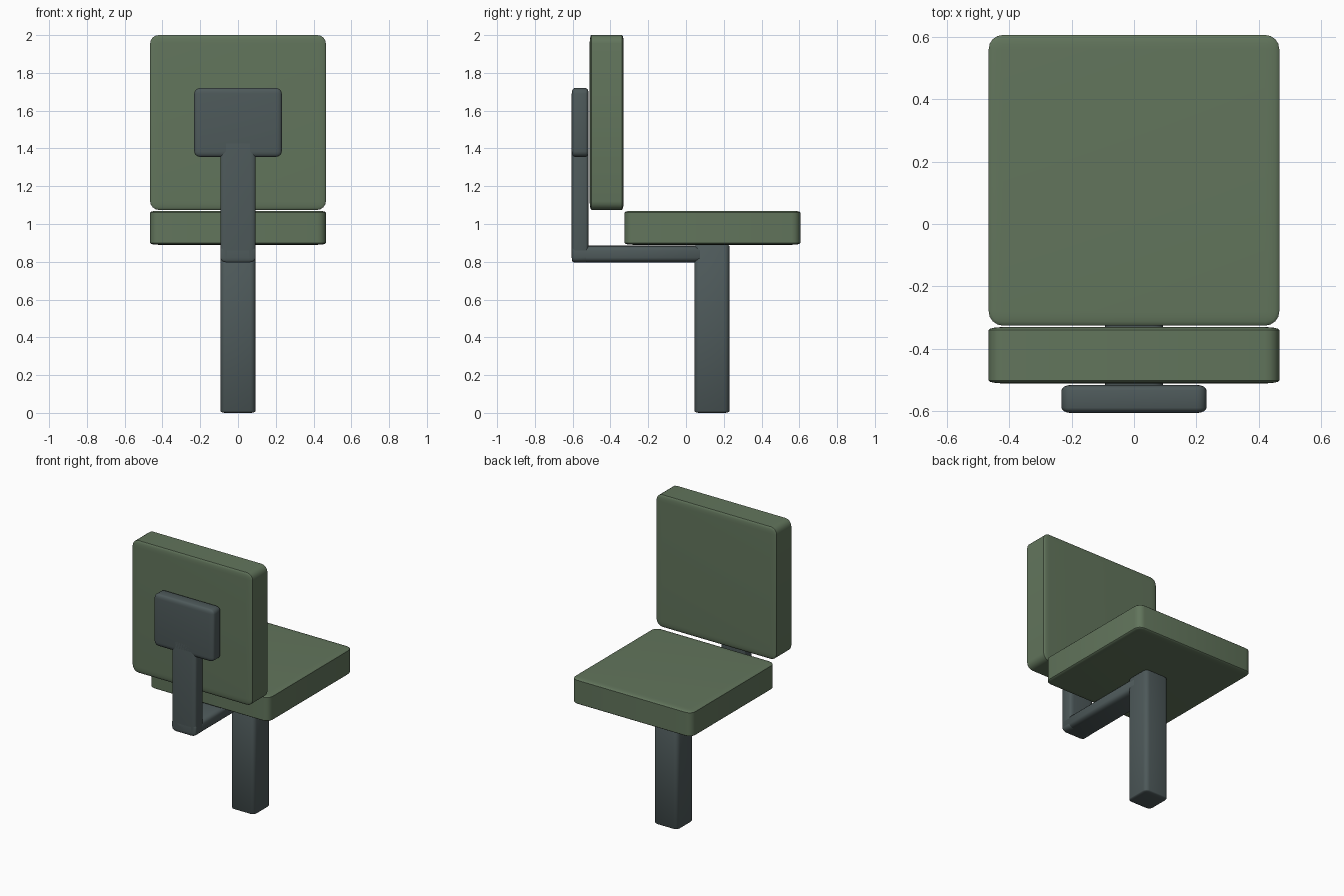
import bpy, bmesh, math
from mathutils import Vector

if "Cube" in bpy.data.objects:
    bpy.data.objects.remove(bpy.data.objects["Cube"])


def material(name, color):
    m = bpy.data.materials.new(name)
    m.diffuse_color = (*color, 1)
    m.use_nodes = True
    m.node_tree.nodes["Principled BSDF"].inputs["Base Color"].default_value = m.diffuse_color
    return m


GREEN = material("olive green padding", (0.122, 0.178, 0.107))
GREY = material("slate grey frame", (0.076, 0.101, 0.103))


def rounded_box(name, lo, hi, radii, mat):
    """Box between two corners, with a separate rounding radius per axis."""
    lo, hi, r = Vector(lo), Vector(hi), Vector(radii)
    size, mid = hi - lo, (hi + lo) / 2
    bm = bmesh.new()
    bmesh.ops.create_cube(bm, size=1)
    # bevel by one unit in stretched space, then scale back to the radii
    bmesh.ops.scale(bm, vec=[s / k for s, k in zip(size, r)], verts=bm.verts)
    bmesh.ops.bevel(bm, geom=bm.edges[:], offset=1, segments=4,
                    profile=0.5, affect='EDGES')
    bmesh.ops.scale(bm, vec=r, verts=bm.verts)
    mesh = bpy.data.meshes.new(name)
    bm.to_mesh(mesh)
    bm.free()
    mesh.materials.append(mat)
    ob = bpy.data.objects.new(name, mesh)
    ob.location = mid
    bpy.context.collection.objects.link(ob)
    bpy.ops.object.select_all(action='DESELECT')
    ob.select_set(True)
    bpy.context.view_layer.objects.active = ob
    bpy.ops.object.shade_smooth_by_angle(angle=math.radians(40))
    return ob


# cushions
rounded_box("seat", (-0.465, -0.325, 0.89), (0.465, 0.605, 1.07),
            (0.045, 0.045, 0.009), GREEN)
rounded_box("backrest", (-0.465, -0.51, 1.075), (0.465, -0.33, 2.0),
            (0.045, 0.009, 0.045), GREEN)

# frame
rounded_box("post", (-0.093, 0.045, 0), (0.093, 0.23, 0.892),
            (0.03, 0.03, 0.009), GREY)
rounded_box("under_seat_bar", (-0.093, -0.605, 0.797), (0.093, 0.12, 0.885),
            (0.035, 0.01, 0.025), GREY)
rounded_box("upright_bar", (-0.093, -0.605, 0.797), (0.093, -0.515, 1.45),
            (0.03, 0.015, 0.025), GREY)
rounded_box("back_plate", (-0.232, -0.605, 1.355), (0.232, -0.515, 1.72),
            (0.033, 0.017, 0.03), GREY)
